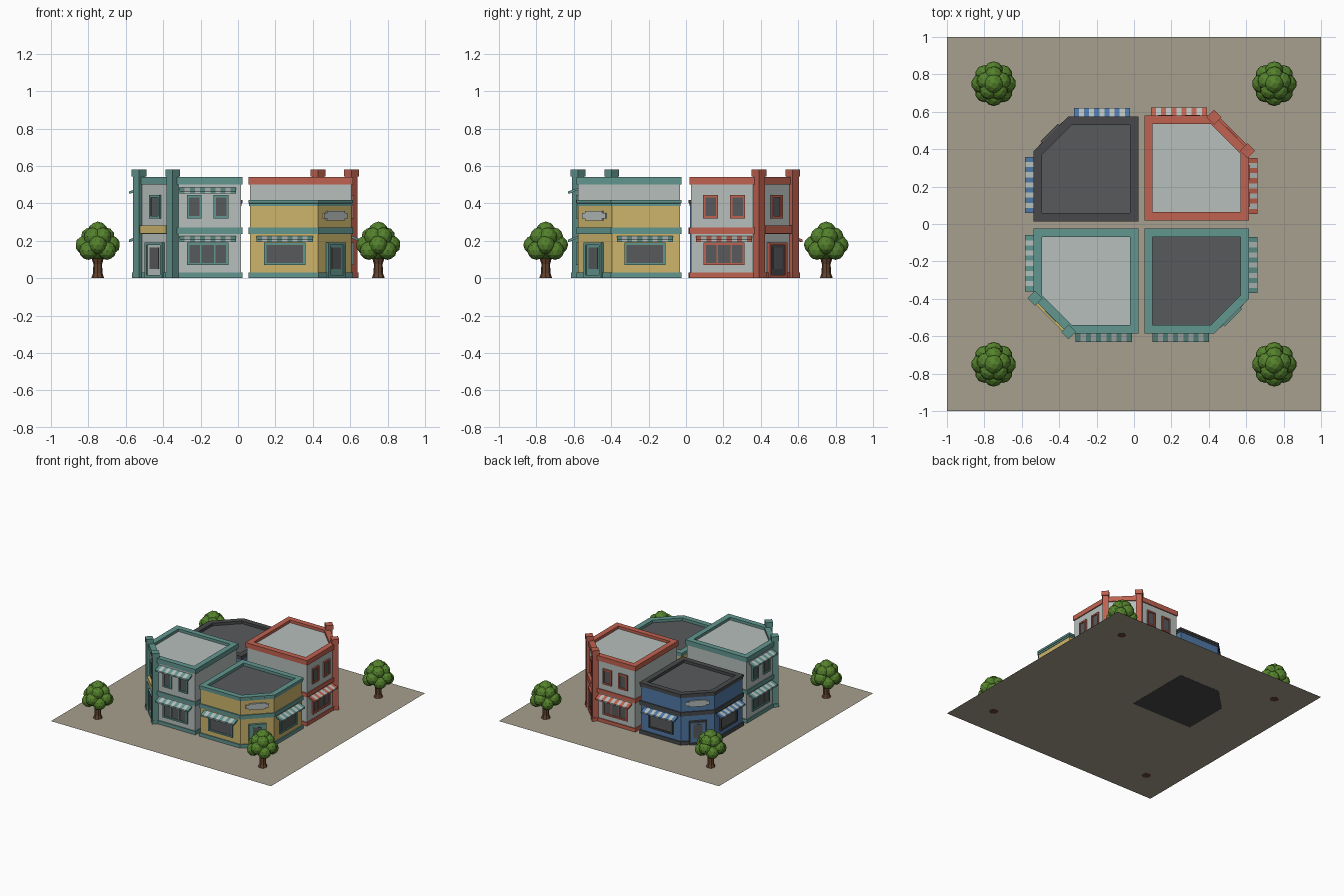
import bpy, bmesh, math
from mathutils import Matrix, Vector

if "Cube" in bpy.data.objects:
    bpy.data.objects.remove(bpy.data.objects["Cube"])


def lin(c):
    return tuple((v / 12.92 if v <= 0.04045 else ((v + 0.055) / 1.055) ** 2.4) for v in (x / 255 for x in c))


# ---- the ten colours
COLOURS = {
    "teal": (98, 150, 143), "pale_grey": (182, 191, 188), "slate": (87, 90, 91),
    "red": (192, 98, 80), "yellow": (205, 181, 108), "blue": (80, 120, 165),
    "charcoal": (72, 73, 75), "sand": (167, 160, 142), "leaf_green": (84, 130, 44), "bark": (98, 66, 46),
}
NAMES = list(COLOURS)
MATS = []
for n, c in COLOURS.items():
    m = bpy.data.materials.new(n)
    m.diffuse_color = (*lin(c), 1)
    m.use_nodes = True
    m.node_tree.nodes["Principled BSDF"].inputs["Base Color"].default_value = m.diffuse_color
    MATS.append(m)


class Part:
    """Collects geometry for one object, one colour per face."""
    def __init__(self, name):
        self.name, self.bm = name, bmesh.new()

    def face(self, verts, col):
        f = self.bm.faces.new(verts)
        f.material_index = NAMES.index(col)

    def loft(self, M, rings, cols):
        """Skin equal-sized rings of points and cap both ends; cols = bottom, bands..., top."""
        vr = [[self.bm.verts.new(M @ Vector(p)) for p in r] for r in rings]
        n = len(vr[0])
        self.face(vr[0], cols[0])
        for a, b, col in zip(vr, vr[1:], cols[1:]):
            for i in range(n):
                j = (i + 1) % n
                self.face([a[i], a[j], b[j], b[i]], col)
        self.face(vr[-1], cols[-1])

    def box(self, M, u0, u1, n0, n1, z0, z1, col):
        rings = [[(u0, n0, z), (u1, n0, z), (u1, n1, z), (u0, n1, z)] for z in (z0, z1)]
        self.loft(M, rings, [col] * 3)

    def frame(self, M, u0, u1, z0, z1, w, n, col):
        for a, b in ((u0, u0 + w), (u1 - w, u1)):
            self.box(M, a, b, 0, n, z0, z1, col)
        for a, b in ((z0, z0 + w), (z1 - w, z1)):
            self.box(M, u0 + w, u1 - w, 0, n, a, b, col)

    def done(self):
        bmesh.ops.recalc_face_normals(self.bm, faces=self.bm.faces)
        me = bpy.data.meshes.new(self.name)
        used = sorted({f.material_index for f in self.bm.faces})
        for i in used:
            me.materials.append(MATS[i])
        for f in self.bm.faces:
            f.material_index = used.index(f.material_index)
        self.bm.to_mesh(me)
        self.bm.free()
        ob = bpy.data.objects.new(self.name, me)
        bpy.context.collection.objects.link(ob)


H, C, D = 0.28, 0.375, 0.008   # half width, corner cut line x - y = C, wall setback


def outline(d, z):
    h, c = H - d, C - d * math.sqrt(2)
    return [(-h, -h, z), (c - h, -h, z), (h, h - c, z), (h, h, z), (-h, h, z)]


def wall(M, origin, u, n):
    """Wall frame: local x runs along the wall, y points outward, z up."""
    W = Matrix((u, n, (0, 0, 1))).transposed().to_4x4()
    W.translation = origin
    return M @ W


def window(p, W, uc, w, z0, z1, trim, panes):
    u0, u1 = uc - w / 2, uc + w / 2
    p.box(W, u0, u1, -0.005, 0.004, z0, z1, "slate")
    p.frame(W, u0, u1, z0, z1, 0.012, 0.012, trim)
    for i in range(1, panes):
        u = u0 + w * i / panes
        p.box(W, u - 0.004, u + 0.004, 0, 0.01, z0, z1, trim)


def awning(p, W, uc, z, col, count=11, w=0.3):
    s = w / count
    prof = [(0, z + 0.032), (0, z + 0.02), (0.045, z), (0.053, z), (0.053, z + 0.012)]
    for i in range(count):
        a = uc - w / 2 + i * s
        c = "pale_grey" if i % 2 else col
        p.loft(W, [[(u, n, h) for n, h in prof] for u in (a, a + s)], [c] * 3)


def building(name, centre, turn, tall, body, trim, roof, stripe, leaf, sign, base, upper_awnings=False):
    M = Matrix.Translation((*centre, 0)) @ Matrix.Rotation(math.radians(turn), 4, 'Z')
    # shell: plinth, walls, bands, cornice and sunken roof
    top = 0.54 if tall else 0.418
    prof = [(0, base), (0, 0.03), (D, 0.03), (D, 0.237), (0, 0.237), (0, 0.27), (D, 0.27)]
    cols = ["charcoal", trim, trim, body, trim, trim, trim]
    if tall:
        prof += [(D, 0.5), (0, 0.5)]
        cols += [body, trim]
    else:
        prof += [(D, 0.386), (0.004, 0.386), (0.004, 0.4), (0, 0.402)]
        cols += [body, trim, trim, trim]
    prof += [(0, top), (0.045, top), (0.045, top - 0.022)]
    cols += [trim, trim, trim, roof]
    p = Part(name + "_shell")
    p.loft(M, [outline(d, z) for d, z in prof], cols)
    p.done()

    r, k = math.sqrt(0.5), C / 2 - D * math.sqrt(0.5)
    front = wall(M, (0, -H + D, 0), (1, 0, 0), (0, -1, 0))
    side = wall(M, (H - D, 0, 0), (0, 1, 0), (1, 0, 0))
    corner = wall(M, (k, -k, 0), (r, r, 0), (r, -r, 0))

    # windows and awnings on both street walls
    win, awn = Part(name + "_windows"), Part(name + "_awnings")
    off = 0.095 if tall else 0.085
    for W, uc in ((front, -off), (side, off)):
        window(win, W, uc, 0.22, 0.07, 0.19, trim, 3 if tall else 1)
        awning(awn, W, uc, 0.195, stripe)
        if tall:
            for s in (-1, 1):
                window(win, W, uc + s * 0.072, 0.08, 0.32, 0.445, trim, 1)
            if upper_awnings:
                awning(awn, W, uc, 0.452, stripe)
    if tall:
        window(win, corner, 0, 0.08, 0.32, 0.445, trim, 1)
    win.done()
    awn.done()

    # corner door
    p = Part(name + "_door")
    p.frame(corner, -0.066, 0.066, 0.002, 0.192, 0.014, 0.02, trim)
    p.box(corner, -0.052, 0.052, 0, 0.011, 0.01, 0.18, leaf)
    p.box(corner, -0.034, 0.034, 0, 0.014, 0.05, 0.165, "slate")
    p.done()

    # corner sign board
    p = Part(name + "_sign")
    if tall:
        p.box(corner, -0.1, 0.1, 0, 0.022, 0.24, 0.282, sign)
    else:
        p.box(corner, -0.088, 0.088, 0, 0.01, 0.32, 0.35, sign)
        p.box(corner, -0.065, 0.065, 0, 0.012, 0.31, 0.36, sign)
    p.done()

    # corner pillars on tall buildings
    if tall:
        p = Part(name + "_pillars")
        for u in (-0.127, 0.127):
            for s, a, b in ((0.027, 0.002, 0.03), (0.023, 0.03, 0.545), (0.028, 0.545, 0.582)):
                p.box(corner, u - s, u + s, -s, s, a, b, trim)
        p.done()


building("grey_teal_shop", (-0.257, -0.305), -90, True, "pale_grey", "teal", "pale_grey",
         "teal", "pale_grey", "yellow", 0.002, True)
building("grey_red_shop", (0.335, 0.299), 90, True, "pale_grey", "red", "pale_grey",
         "red", "charcoal", "red", 0.002)
building("yellow_shop", (0.335, -0.305), 0, False, "yellow", "teal", "slate",
         "teal", "teal", "pale_grey", 0.002)
building("blue_shop", (-0.257, 0.294), 180, False, "blue", "charcoal", "slate",
         "blue", "blue", "pale_grey", 0.0)

# ---- ground slab surface
p = Part("pavement")
p.face([p.bm.verts.new((x, y, 0.001)) for x, y in ((-1, -1), (1, -1), (1, 1), (-1, 1))], "sand")
p.done()

# ---- trees: flared trunk and a crown of faceted lobes
lobes = [(0, 0, 0.175, 0.08), (0, 0, 0.25, 0.053)]
for i in range(8):
    a = i * math.tau / 8
    lobes.append((0.07 * math.cos(a), 0.07 * math.sin(a), 0.148 if i % 2 else 0.178, 0.05))
for i in range(5):
    a = i * math.tau / 5 + 0.3
    lobes.append((0.043 * math.cos(a), 0.043 * math.sin(a), 0.222, 0.05))

for tx, ty in ((-0.75, -0.75), (0.75, -0.75), (0.75, 0.75), (-0.75, 0.75)):
    M = Matrix.Translation((tx, ty, 0))
    p = Part("tree_trunk")
    rings = [[(r * math.cos(i * math.tau / 8), r * math.sin(i * math.tau / 8), z) for i in range(8)]
             for r, z in ((0.035, 0), (0.026, 0.025), (0.023, 0.075), (0.04, 0.13))]
    p.loft(M, rings, ["bark"] * 5)
    p.done()
    p = Part("tree_crown")
    for x, y, z, r in lobes:
        bmesh.ops.create_icosphere(p.bm, subdivisions=2, radius=r, matrix=M @ Matrix.Translation((x, y, z)))
    for f in p.bm.faces:
        f.material_index = NAMES.index("leaf_green")
    p.done()
